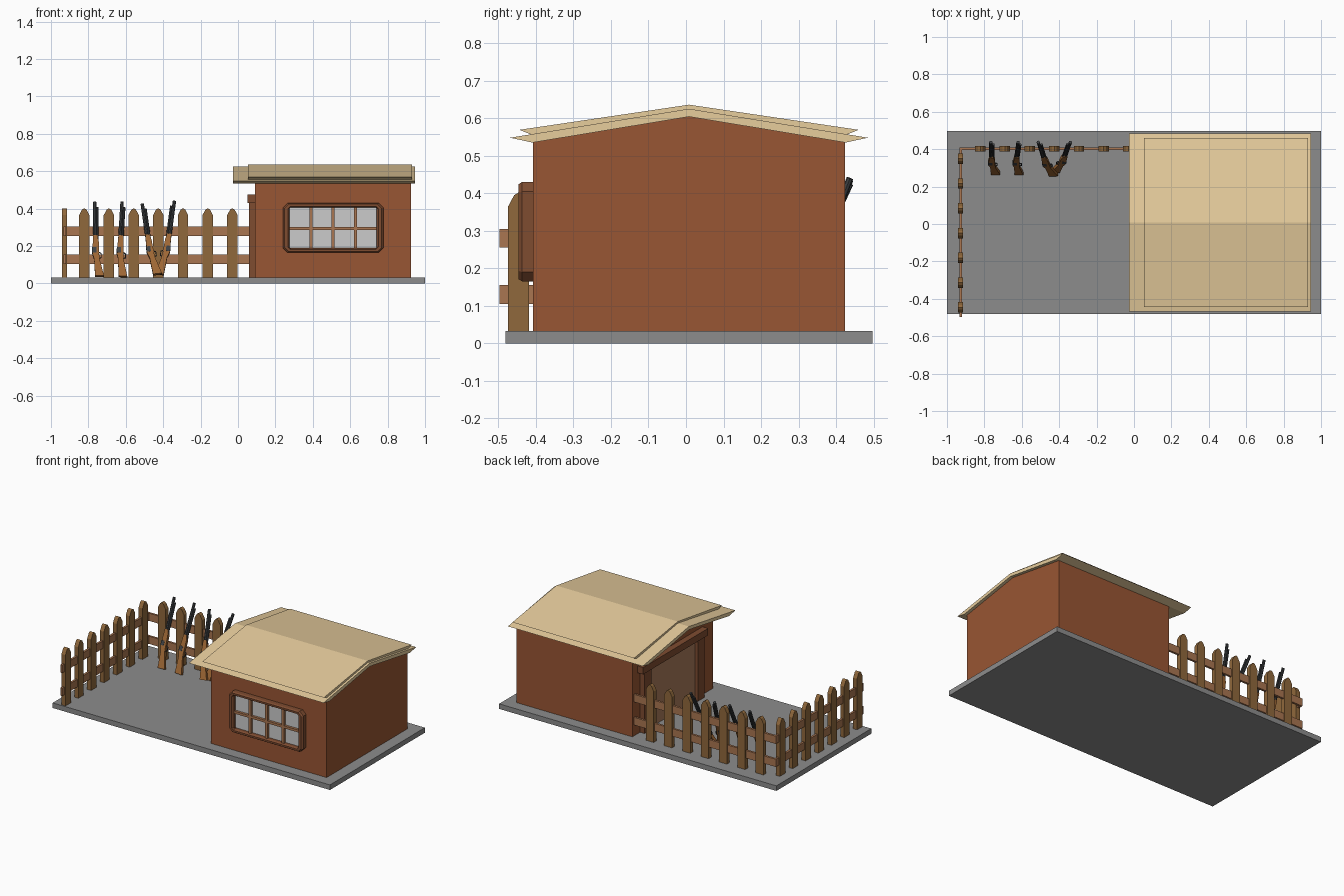
import bpy, bmesh
from mathutils import Matrix, Vector

if "Cube" in bpy.data.objects:
    bpy.data.objects.remove(bpy.data.objects["Cube"])


def material(name, r, g, b):
    m = bpy.data.materials.new(name)
    m.diffuse_color = (r, g, b, 1)
    m.use_nodes = True
    m.node_tree.nodes["Principled BSDF"].inputs["Base Color"].default_value = m.diffuse_color
    return m


CONCRETE = material("concrete", 0.265, 0.265, 0.265)
BRICK = material("brick", 0.315, 0.092, 0.033)
ROOF = material("straw", 0.80, 0.61, 0.335)
PICKET = material("picket_wood", 0.28, 0.14, 0.045)
RAIL = material("rail_wood", 0.40, 0.18, 0.082)
FRAME = material("frame_wood", 0.21, 0.072, 0.03)
DOOR = material("door_wood", 0.40, 0.20, 0.105)
GLASS = material("glass", 0.70, 0.70, 0.71)
STOCK = material("stock_wood", 0.34, 0.135, 0.035)
METAL = material("gun_metal", 0.05, 0.054, 0.058)


def finish(bm, name, mat=None, matrix=None):
    bmesh.ops.recalc_face_normals(bm, faces=bm.faces)
    me = bpy.data.meshes.new(name)
    bm.to_mesh(me)
    bm.free()
    ob = bpy.data.objects.new(name, me)
    bpy.context.collection.objects.link(ob)
    if mat:
        me.materials.append(mat)
    if matrix:
        ob.matrix_world = matrix
    return ob


def box(name, x0, x1, y0, y1, z0, z1, mat=None, matrix=None):
    bm = bmesh.new()
    bmesh.ops.create_cube(bm, size=1)
    bmesh.ops.scale(bm, vec=(x1 - x0, y1 - y0, z1 - z0), verts=bm.verts)
    bmesh.ops.translate(bm, vec=((x0 + x1) / 2, (y0 + y1) / 2, (z0 + z1) / 2), verts=bm.verts)
    return finish(bm, name, mat, matrix)


def prism(name, pts, axis, a, b, mat, matrix=None):
    """Extrude a 2D outline along axis (0 = x, 1 = y) from a to b."""
    bm = bmesh.new()
    place = (lambda p, t: (t, p[0], p[1])) if axis == 0 else (lambda p, t: (p[0], t, p[1]))
    face = bm.faces.new([bm.verts.new(place(p, a)) for p in pts])
    new = bmesh.ops.extrude_face_region(bm, geom=[face])["geom"]
    offset = Vector(place((0, 0), b - a))
    bmesh.ops.translate(bm, vec=offset, verts=[v for v in new if isinstance(v, bmesh.types.BMVert)])
    return finish(bm, name, mat, matrix)


# Ground slab
G = 0.033
box("ground_slab", -1, 1, -0.481, 0.497, 0, G, CONCRETE)

# House body with gable ends
prism("house_walls", [(-0.408, G), (0.424, G), (0.424, 0.537), (0.008, 0.606), (-0.408, 0.537)],
      0, 0.09, 0.925, BRICK)


# Two roof layers with slanted eave ends
def roof(name, x0, x1, half_in, half_out, z_in, z_out, ridge_low, ridge_top):
    c = 0.008
    prism(name, [(c - half_in, z_in), (c - half_out, z_out), (c, ridge_top),
                 (c + half_out, z_out), (c + half_in, z_in), (c, ridge_low)], 0, x0, x1, ROOF)


roof("roof_lower", -0.027, 0.945, 0.417, 0.477, 0.535, 0.548, 0.604, 0.625)
roof("roof_upper", 0.053, 0.930, 0.417, 0.452, 0.555, 0.569, 0.623, 0.636)

# Window frame: chamfered loops bridged from wall to front lip to pane
bm = bmesh.new()
loops = []
for inset, y, cut in ((0, -0.405, 0.025), (0, -0.437, 0.025), (0.009, -0.446, 0.022),
                      (0.027, -0.446, 0.012), (0.036, -0.436, 0.004), (0.036, -0.405, 0.004)):
    x0, x1, z0, z1 = 0.24 + inset, 0.777 - inset, 0.165 + inset * 0.65, 0.43 - inset * 0.65
    ring = [(x0 + cut, z0), (x1 - cut, z0), (x1, z0 + cut), (x1, z1 - cut),
            (x1 - cut, z1), (x0 + cut, z1), (x0, z1 - cut), (x0, z0 + cut)]
    loops.append([bm.verts.new((x, y, z)) for x, z in ring])
loops.append(loops[0])
for p, q in zip(loops, loops[1:]):
    for i in range(8):
        j = (i + 1) % 8
        bm.faces.new((p[i], p[j], q[j], q[i]))
finish(bm, "window_frame", FRAME)
box("window_glass", 0.27, 0.747, -0.418, -0.405, 0.182, 0.413, GLASS)
for i in range(3):
    x = 0.39 + 0.119 * i
    box(f"window_bar_{i + 1}", x - 0.008, x + 0.008, -0.436, -0.415, 0.185, 0.41, RAIL)
box("window_cross_bar", 0.272, 0.745, -0.434, -0.415, 0.287, 0.303, RAIL)

# Door and frame on the yard side
box("door", 0.078, 0.10, -0.21, 0.28, G, 0.435, DOOR)
for name, y in (("door_jamb_front", -0.24), ("door_jamb_back", 0.31)):
    box(name, 0.058, 0.095, y - 0.035, y + 0.035, G, 0.435, FRAME)
box("door_lintel", 0.05, 0.095, -0.30, 0.37, 0.43, 0.475, FRAME)

# Picket fence: back row and left row share the same outline
picket = [(-0.028, G), (0.028, G), (0.028, 0.365), (0.012, 0.395), (0, 0.402), (-0.012, 0.395), (-0.028, 0.365)]
for i in range(7):
    x = -0.822 + 0.132 * i
    prism(f"back_picket_{i + 1}", [(x + u, z) for u, z in picket], 1, 0.388, 0.416, PICKET)
    y = 0.349 - 0.1325 * i
    prism(f"left_picket_{i + 1}", [(y + u, z) for u, z in picket], 0, -0.941, -0.913, PICKET)
for level, z in (("lower", 0.105), ("upper", 0.255)):
    box(f"back_rail_{level}", -0.934, 0.095, 0.395, 0.409, z, z + 0.05, RAIL)
    box(f"left_rail_{level}", -0.934, -0.920, -0.497, 0.409, z, z + 0.05, RAIL)

# Rifles leaning on the fence; local z runs along the barrel, local x is the stock drop
stock = [(0.004, 0), (0.052, 0), (0.034, 0.07), (0.026, 0.105), (0.022, 0.2), (0.014, 0.235),
         (-0.008, 0.235), (-0.012, 0.13), (-0.002, 0.10)]


def rifle(n, butt, muzzle, side):
    butt, muzzle = Vector(butt), Vector(muzzle)
    axis = (muzzle - butt).normalized()
    drop = Vector((side, 0, 0))
    drop = (drop - axis * drop.dot(axis)).normalized()
    m = Matrix((drop, axis.cross(drop), axis)).transposed().to_4x4()
    m.translation = butt
    length = (muzzle - butt).length
    prism(f"rifle_{n}_stock", stock, 1, -0.010, 0.010, STOCK, m)
    for part, u, r, z0, z1 in (("barrel", 0, 0.009, 0.14, length),
                               ("magazine_tube", 0.014, 0.006, 0.15, length - 0.03)):
        bm = bmesh.new()
        bmesh.ops.create_cone(bm, cap_ends=True, segments=8, radius1=r, radius2=r, depth=z1 - z0)
        bmesh.ops.translate(bm, vec=(u, 0, (z0 + z1) / 2), verts=bm.verts)
        finish(bm, f"rifle_{n}_{part}", METAL, m)
    box(f"rifle_{n}_receiver", -0.013, 0.010, -0.011, 0.011, 0.135, 0.165, METAL, m)
    prism(f"rifle_{n}_trigger_guard", [(0.022, 0.10), (0.038, 0.108), (0.038, 0.134), (0.022, 0.142),
          (0.022, 0.137), (0.034, 0.131), (0.034, 0.111), (0.022, 0.105)], 1, -0.003, 0.003, METAL, m)


rifle(1, (-0.768, 0.272, 0.038), (-0.765, 0.437, 0.435), 1)
rifle(2, (-0.644, 0.272, 0.038), (-0.620, 0.437, 0.435), 1)
rifle(3, (-0.458, 0.262, 0.046), (-0.512, 0.437, 0.425), 1)
rifle(4, (-0.393, 0.282, 0.046), (-0.340, 0.437, 0.440), -1)
